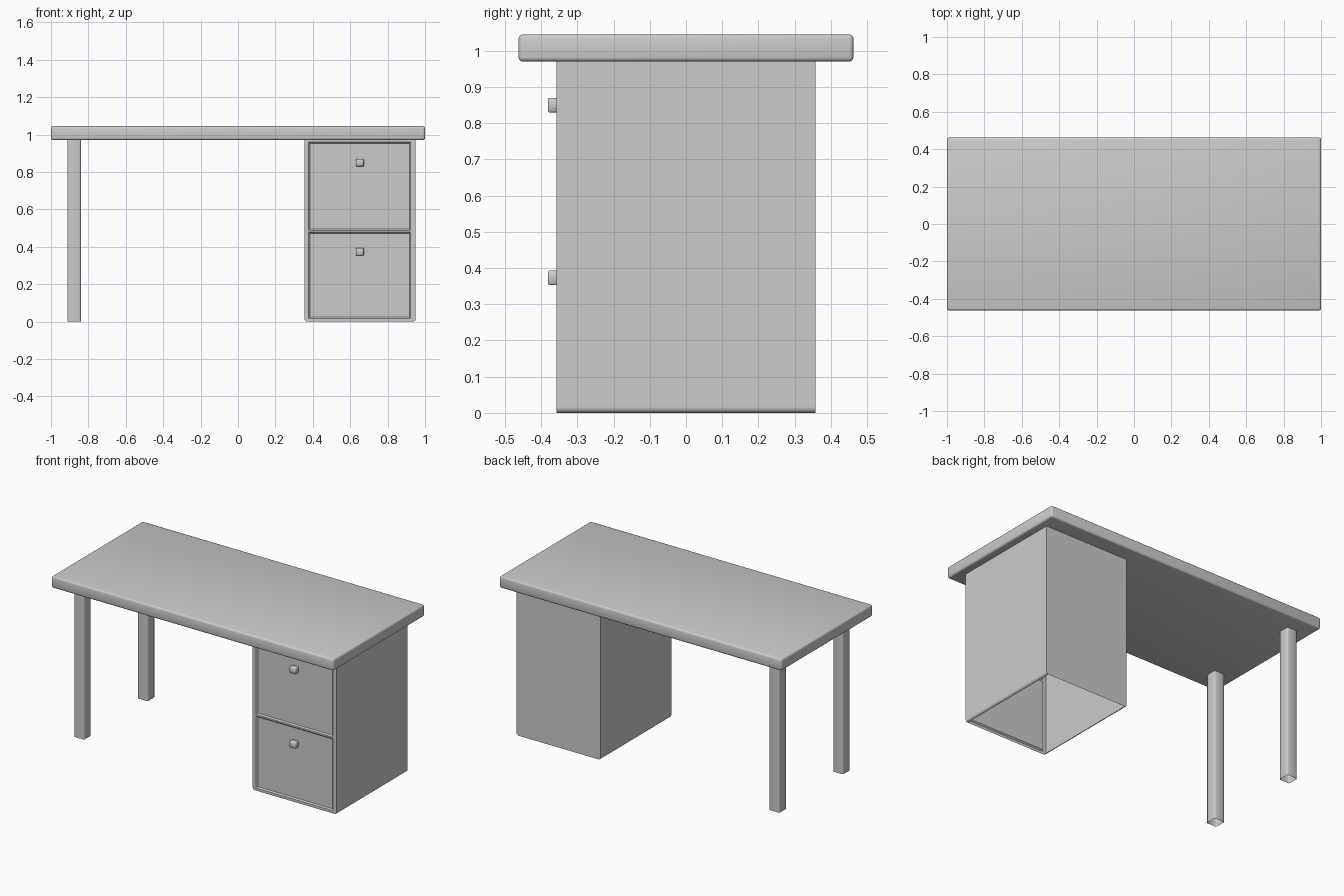
import bpy, bmesh
from mathutils import Vector

if "Cube" in bpy.data.objects:
    bpy.data.objects.remove(bpy.data.objects["Cube"])


def finish(bm, name, angle=None):
    me = bpy.data.meshes.new(name)
    bm.to_mesh(me)
    bm.free()
    ob = bpy.data.objects.new(name, me)
    bpy.context.collection.objects.link(ob)
    if angle is not None:
        bpy.ops.object.select_all(action='DESELECT')
        ob.select_set(True)
        bpy.context.view_layer.objects.active = ob
        bpy.ops.object.shade_smooth_by_angle(angle=angle)
    return ob


def box(name, lo, hi, bevel=0.0, segs=2, upright_only=False, open_bottom=False):
    lo, hi = Vector(lo), Vector(hi)
    bm = bmesh.new()
    bmesh.ops.create_cube(bm, size=1)
    for v in bm.verts:
        v.co = Vector([(lo[i] + hi[i]) / 2 + v.co[i] * (hi[i] - lo[i]) for i in range(3)])
    if bevel:
        edges = [e for e in bm.edges if not upright_only
                 or abs(e.verts[0].co.z - e.verts[1].co.z) > 0.01]
        bmesh.ops.bevel(bm, geom=edges, offset=bevel, segments=segs,
                        profile=0.5, affect='EDGES')
    if open_bottom:
        bm.normal_update()
        bmesh.ops.delete(bm, geom=[f for f in bm.faces if f.normal.z < -0.9],
                         context='FACES')
    return finish(bm, name, 0.9)


# Table top
box("table_top", (-1, -0.4625, 0.97), (1, 0.4625, 1.045), 0.012, 3)

# Hollow legs, open underneath
for label, y in (("front", -0.322), ("back", 0.322)):
    box(label + "_leg", (-0.912, y - 0.036, 0), (-0.84, y + 0.036, 0.972),
        0.008, 2, upright_only=True, open_bottom=True)

# Drawer cabinet: front laid out as a grid, extruded back
xs = [0.355, 0.378, 0.923, 0.95]
zs = [0.0, 0.017, 0.478, 0.488, 0.96, 0.972]
Y = 0.358
bm = bmesh.new()
grid = [[bm.verts.new((x, -Y, z)) for x in xs] for z in zs]
drawers = []
for j in range(len(zs) - 1):
    for i in range(len(xs) - 1):
        f = bm.faces.new((grid[j][i], grid[j][i + 1], grid[j + 1][i + 1], grid[j + 1][i]))
        if i == 1 and j in (1, 3):
            drawers.append(f)
bm.normal_update()
rim = [e for e in bm.edges if e.is_boundary]
ext = bmesh.ops.extrude_edge_only(bm, edges=rim)["geom"]
bmesh.ops.translate(bm, vec=(0, 2 * Y, 0),
                    verts=[g for g in ext if isinstance(g, bmesh.types.BMVert)])
bmesh.ops.edgeloop_fill(bm, edges=[e for e in bm.edges if e.is_boundary])
bmesh.ops.recalc_face_normals(bm, faces=bm.faces[:])

# Recessed drawer fronts
bmesh.ops.inset_individual(bm, faces=drawers, thickness=0.01, depth=-0.008)

# Rounded lower long edges, then open the underside
low = [e for e in bm.edges
       if all(abs(v.co.z) < 1e-5 and (v.co.x < 0.36 or v.co.x > 0.945) for v in e.verts)
       and abs(e.verts[0].co.y - e.verts[1].co.y) > 0.1]
bmesh.ops.bevel(bm, geom=low, offset=0.014, segments=3, profile=0.5, affect='EDGES')
bm.normal_update()
bmesh.ops.delete(bm, geom=[f for f in bm.faces
                           if all(abs(v.co.z) < 1e-4 for v in f.verts)],
                 context='FACES')
finish(bm, "drawer_cabinet", 0.6)

# Drawer knobs
for label, z in (("upper", 0.85), ("lower", 0.373)):
    box(label + "_knob", (0.63, -0.381, z - 0.02), (0.673, -0.348, z + 0.02), 0.003, 1)
